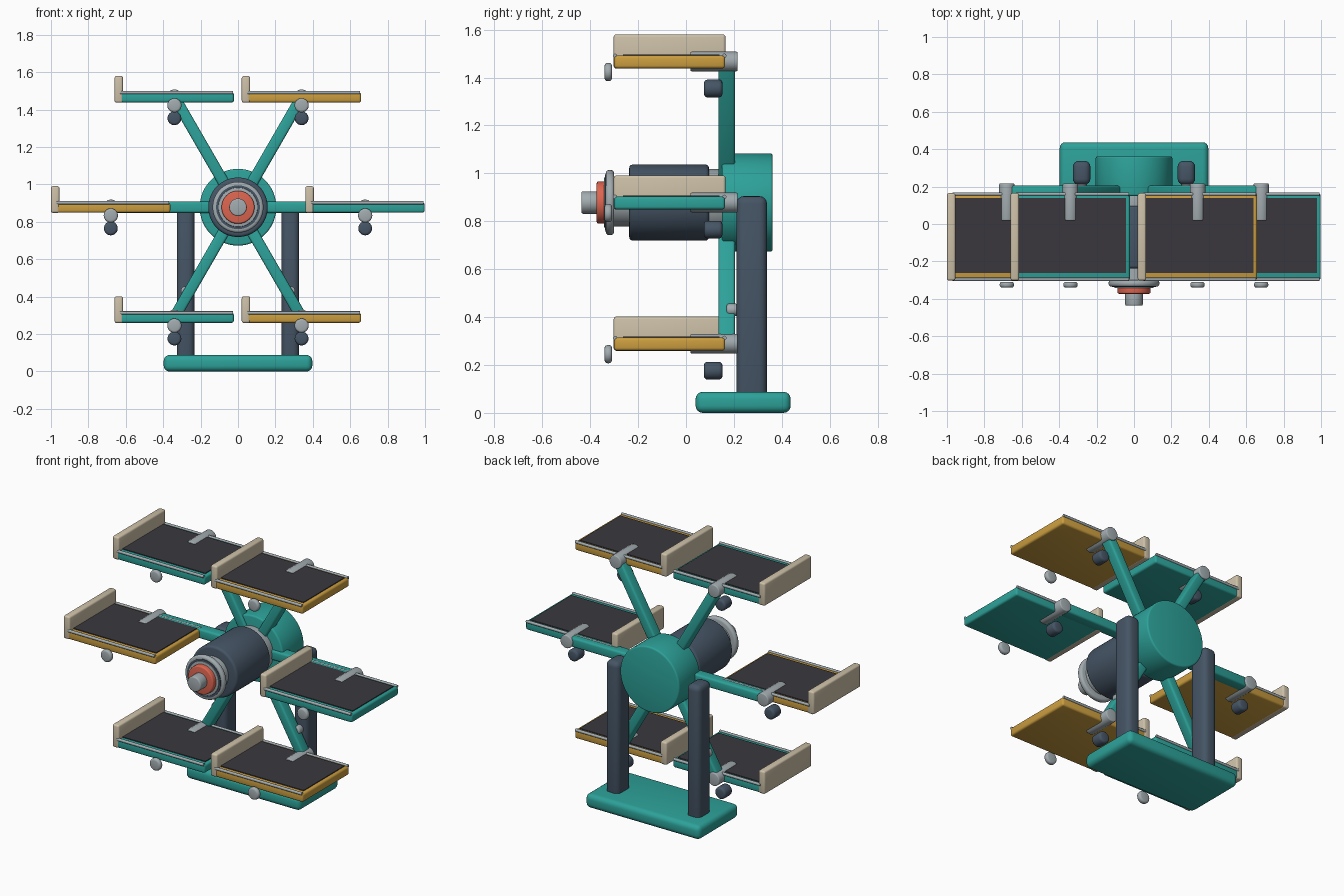
import bpy, bmesh
from math import cos, sin, pi, radians
from mathutils import Matrix, Vector

cube = bpy.data.objects.get("Cube")
if cube:
    bpy.data.objects.remove(cube, do_unlink=True)


def material(name, rgb):
    m = bpy.data.materials.new(name)
    m.use_nodes = True
    m.diffuse_color = (*rgb, 1)
    m.node_tree.nodes["Principled BSDF"].inputs["Base Color"].default_value = (*rgb, 1)
    return m


TEAL = material("teal paint", (0.026, 0.36, 0.32))
GOLD = material("gold paint", (0.60, 0.34, 0.05))
BEIGE = material("beige panel", (0.61, 0.53, 0.39))
SLATE = material("slate metal", (0.06, 0.09, 0.13))
MAT = material("charcoal mat", (0.042, 0.039, 0.047))
SILVER = material("silver metal", (0.36, 0.41, 0.43))
RED = material("coral red", (0.72, 0.13, 0.08))


def finish(name, bm, mat, bevel, segments):
    """Round the hard edges, smooth the rest and link the object."""
    if bevel:
        hard = [e for e in bm.edges if e.calc_face_angle(0) > radians(50)]
        bmesh.ops.bevel(bm, geom=hard, offset=bevel, segments=segments,
                        profile=0.5, affect="EDGES", clamp_overlap=True)
    mesh = bpy.data.meshes.new(name)
    bm.to_mesh(mesh)
    bm.free()
    mesh.shade_smooth()
    mesh.set_sharp_from_angle(angle=radians(40))
    mesh.materials.append(mat)
    obj = bpy.data.objects.new(name, mesh)
    bpy.context.scene.collection.objects.link(obj)
    return obj


def box(name, low, high, mat, bevel=0.0, segments=3):
    low, high = Vector(low), Vector(high)
    bm = bmesh.new()
    bmesh.ops.create_cube(bm, size=1, matrix=Matrix.Translation((low + high) / 2)
                          @ Matrix.Diagonal((*(high - low), 1)))
    return finish(name, bm, mat, bevel, segments)


def rod(name, x, z, y0, y1, radius, mat, bevel=0.0, sides=48, axis="X"):
    """Cylinder running along y between y0 and y1."""
    bm = bmesh.new()
    bmesh.ops.create_cone(bm, cap_ends=True, segments=sides, radius1=radius,
                          radius2=radius, depth=y1 - y0,
                          matrix=Matrix.Translation((x, (y0 + y1) / 2, z))
                          @ Matrix.Rotation(pi / 2, 4, axis))
    return finish(name, bm, mat, bevel, 3)


def rail(name, x0, x1, y, z, radius):
    bm = bmesh.new()
    bmesh.ops.create_cone(bm, cap_ends=True, segments=12, radius1=radius,
                          radius2=radius, depth=x1 - x0,
                          matrix=Matrix.Translation(((x0 + x1) / 2, y, z))
                          @ Matrix.Rotation(pi / 2, 4, "Y"))
    return finish(name, bm, SILVER, 0, 1)


HUB_Z, REACH = 0.878, 0.68

# Stand: base, two posts and their bolts
box("base", (-0.397, 0.04, 0), (0.397, 0.437, 0.088), TEAL, 0.03, 4)
for side, x in (("left", 0.28), ("right", -0.28)):
    box(side + "_post", (x - 0.047, 0.21, 0.05), (x + 0.047, 0.338, 0.905), SLATE, 0.032, 4)
    rod(side + "_post_bolt", x, 0.43, 0.17, 0.215, 0.026, SILVER, 0.008, 24)

# Hub, motor and nose, stacked along the axle
for name, y0, y1, radius, mat, bevel in (
        ("hub", 0.15, 0.362, 0.205, TEAL, 0.01),
        ("rear_collar", 0.08, 0.17, 0.14, SILVER, 0.008),
        ("motor", -0.237, 0.096, 0.159, SLATE, 0.015),
        ("neck", -0.31, -0.22, 0.10, SILVER, 0),
        ("flange", -0.335, -0.30, 0.136, SILVER, 0.014),
        ("flange_groove", -0.338, -0.31, 0.117, SLATE, 0),
        ("flange_inner_ring", -0.342, -0.31, 0.105, SILVER, 0.003),
        ("red_cap", -0.373, -0.32, 0.088, RED, 0.008),
        ("nose_shaft", -0.437, -0.36, 0.047, SILVER, 0.008)):
    rod(name, 0, HUB_Z, y0, y1, radius, mat, bevel, 64)

# Six arms, each carrying a level platform
for i in range(6):
    angle = i * pi / 3
    x, z = REACH * cos(angle), HUB_Z + REACH * sin(angle)
    n = "_%d" % (i + 1)

    arm = box("arm" + n, (0.05, -0.035, -0.03), (REACH, 0.035, 0.03), TEAL, 0.012)
    arm.location = (0, 0.17, HUB_Z)
    arm.rotation_euler = (0, -angle, 0)

    # Platform tray, mat and end wall
    box("tray" + n, (x - 0.318, -0.30, z - 0.029), (x + 0.318, 0.163, z + 0.025),
        GOLD if i % 2 else TEAL, 0.012)
    box("mat" + n, (x - 0.28, -0.263, z + 0.01), (x + 0.298, 0.14, z + 0.03), MAT)
    box("end_wall" + n, (x - 0.32, -0.302, z - 0.03), (x - 0.275, 0.165, z + 0.113),
        BEIGE, 0.011)
    for where, y in (("front", -0.296), ("rear", 0.16)):
        rail(where + "_rail" + n, x - 0.29, x + 0.312, y, z + 0.024, 0.009)

    # Pivot, front roller and counterweight
    rod("pivot" + n, x, z, 0.018, 0.216, 0.041, SILVER, 0.006, 32)
    rod("front_roller" + n, x, z - 0.044, -0.34, -0.309, 0.038, SILVER, 0.012, 32)
    rod("counterweight" + n, x, z - 0.113, 0.075, 0.152, 0.037, SLATE, 0.014, 32)
